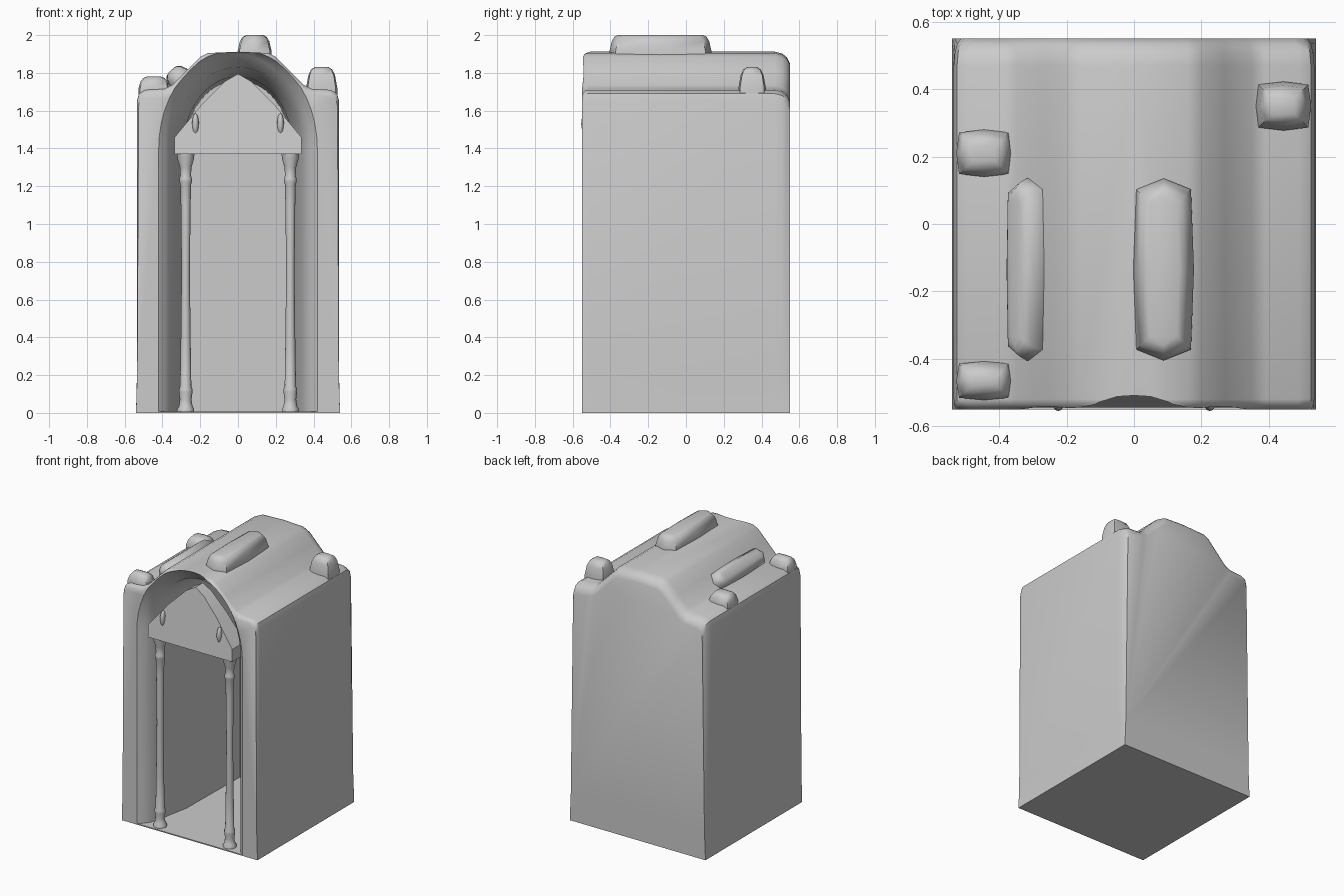
import bpy, bmesh, math
from mathutils import Vector, Euler

if "Cube" in bpy.data.objects:
    bpy.data.objects.remove(bpy.data.objects["Cube"])


def loft(name, rings, loc=(0, 0, 0), rot=(0, 0, 0), angle=40):
    """Skin a list of closed rings (3D points) and cap both ends."""
    bm = bmesh.new()
    rows = [[bm.verts.new(p) for p in r] for r in rings]
    n = len(rows[0])
    for a, b in zip(rows, rows[1:]):
        for i in range(n):
            j = (i + 1) % n
            bm.faces.new((a[i], a[j], b[j], b[i]))
    bm.faces.new(rows[0])
    bm.faces.new(rows[-1])
    bmesh.ops.recalc_face_normals(bm, faces=bm.faces)
    me = bpy.data.meshes.new(name)
    bm.to_mesh(me)
    bm.free()
    ob = bpy.data.objects.new(name, me)
    bpy.context.collection.objects.link(ob)
    ob.location = loc
    ob.rotation_euler = rot
    smooth(ob, angle)
    return ob


def smooth(ob, angle=40):
    bpy.ops.object.select_all(action='DESELECT')
    ob.select_set(True)
    bpy.context.view_layer.objects.active = ob
    bpy.ops.object.shade_smooth_by_angle(angle=math.radians(angle))


def mirrored(half):
    """Complete a right-hand outline (bottom to top) with its left mirror."""
    return half + [(-x, z) for x, z in reversed(half) if x > 0]


# Body: arched-roof block, rounded at the front and back ends
outline = mirrored([(.54, 0), (.535, .2), (.535, 1.65), (.525, 1.69), (.49, 1.71),
                    (.39, 1.715), (.35, 1.735), (.27, 1.815), (.2, 1.885),
                    (.16, 1.905), (0, 1.912)])
body_rings = []
for y, d in ((-.55, .025), (-.535, .005), (-.52, 0), (.47, 0), (.51, .01), (.535, .03), (.55, .06)):
    ring = []
    for x, z in outline:
        k = min(1, z / 1.4)
        ring.append((x * (1 - .35 * d * k / .54), y, z - d if z > 1 else z))
    body_rings.append(ring)
body = loft("shrine_body", body_rings)

# Flared arched niche cut into the front
niche_rings = []
for y, w, top in ((-.6, .48, 1.98), (-.55, .42, 1.93), (-.52, .385, 1.92), (-.485, .36, 1.895),
                  (-.43, .34, 1.83), (-.17, .29, 1.78), (.42, .28, 1.76)):
    ring = [(w, y, .008)]
    for i in range(25):
        a = math.pi * i / 24
        ring.append((w * math.cos(a), y, 1.4 + (top - 1.4) * math.sin(a)))
    ring.append((-w, y, .008))
    niche_rings.append(ring)
cutter = loft("niche_cutter", niche_rings)
cutter.hide_render = True
mod = body.modifiers.new("niche", 'BOOLEAN')
mod.operation = 'DIFFERENCE'
mod.solver = 'EXACT'
mod.object = cutter
bpy.context.view_layer.objects.active = body
bpy.ops.object.modifier_move_to_index(modifier="niche", index=0)
bpy.ops.object.modifier_apply(modifier="niche")
bpy.data.objects.remove(cutter)
smooth(body)

# Pediment with a front that leans back toward the peak
gable = mirrored([(.335, 1.37), (.335, 1.46), (.19, 1.635), (.07, 1.755), (0, 1.795)])
front = [(x, -.545 + .06 * max(0, z - 1.46) / .33, z) for x, z in gable]
back = [(x, -.40, z) for x, z in gable]
loft("pediment", [front, back], angle=30)

# Columns and the little pediment knobs
column = [(.045, .005), (.045, .02), (.036, .035), (.031, .07), (.036, .11), (.036, .125),
          (.03, .14), (.026, .4), (.022, .75), (.026, 1.1), (.029, 1.21), (.034, 1.225),
          (.034, 1.24), (.028, 1.255), (.031, 1.3), (.044, 1.345), (.047, 1.375)]
for side, s in (("left", -1), ("right", 1)):
    rings = [[(r * math.cos(t * math.tau / 14), r * math.sin(t * math.tau / 14), z)
              for t in range(14)] for r, z in column]
    loft(side + "_column", rings, loc=(s * .277, -.49, 0))
    bpy.ops.mesh.primitive_uv_sphere_add(segments=12, ring_count=8, radius=1,
                                         location=(s * .225, -.53, 1.53))
    knob = bpy.context.object
    knob.name = side + "_pediment_knob"
    knob.scale = (.018, .025, .055)
    smooth(knob)


def lump(name, x, y, z, w, l, h, tilt=0):
    """Soft eight-sided roof lump; its base is sunk below z."""
    rings = []
    for hz, d in ((-.04, 0), (h * .1, 0), (h * .65, .012), (h * .9, .026), (h, .045)):
        a, b = w / 2 - d, l / 2 - d
        q = [(a, 0), (a * .9, b * .88), (0, b), (-a * .9, b * .88),
             (-a, 0), (-a * .9, -b * .88), (0, -b), (a * .9, -b * .88)]
        rings.append([(px, py, hz) for px, py in q])
    loft(name, rings, loc=(x, y, z), rot=(0, tilt, 0), angle=60)


# Roof lumps
lump("ridge_lump", .088, -.135, 1.905, .18, .54, .095)
lump("slope_lump", -.315, -.135, 1.775, .13, .54, .055, tilt=math.radians(-43))
lump("left_back_lump", -.445, .21, 1.71, .165, .14, .07)
lump("left_front_lump", -.445, -.465, 1.71, .165, .115, .07)
lump("right_back_lump", .443, .35, 1.71, .165, .145, .12)
